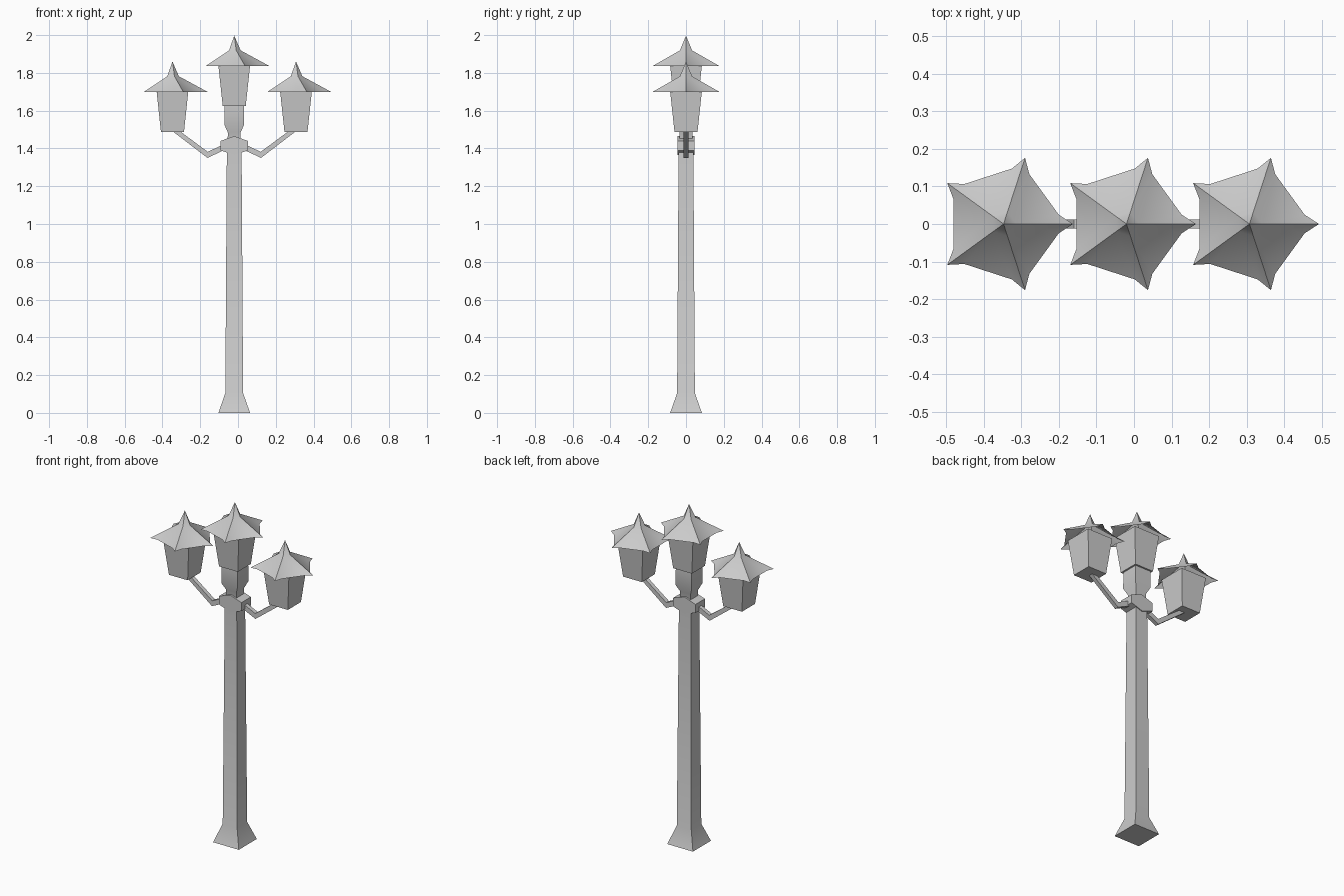
import bpy, bmesh, math
from mathutils import Vector

if "Cube" in bpy.data.objects:
    bpy.data.objects.remove(bpy.data.objects["Cube"])

GREY = (0.6, 0.6, 0.6, 1)
metal = bpy.data.materials.new("grey_metal")
metal.use_nodes = True
metal.diffuse_color = GREY
metal.node_tree.nodes["Principled BSDF"].inputs["Base Color"].default_value = GREY

AXIS = -0.02    # x of the post
REACH = 0.327   # post to side lantern


def finish(name, bm, location=(0, 0, 0)):
    bmesh.ops.recalc_face_normals(bm, faces=bm.faces)
    mesh = bpy.data.meshes.new(name)
    bm.to_mesh(mesh)
    bm.free()
    mesh.materials.append(metal)
    obj = bpy.data.objects.new(name, mesh)
    bpy.context.collection.objects.link(obj)
    obj.location = location
    bpy.ops.object.select_all(action='DESELECT')
    obj.select_set(True)
    bpy.context.view_layer.objects.active = obj
    bpy.ops.object.shade_smooth_by_angle(angle=math.radians(37))
    return obj


def bridge(bm, low, high):
    n = len(low)
    for i in range(n):
        j = (i + 1) % n
        bm.faces.new((low[i], low[j], high[j], high[i]))


def square_stack(name, profile, location):
    """Closed square column from (half width, height) pairs."""
    bm = bmesh.new()
    rings = [[bm.verts.new((sx * w, sy * w, z))
              for sx, sy in ((-1, -1), (1, -1), (1, 1), (-1, 1))]
             for w, z in profile]
    for low, high in zip(rings, rings[1:]):
        bridge(bm, low, high)
    bm.faces.new(rings[0])
    bm.faces.new(rings[-1])
    return finish(name, bm, location)


def extrude_outline(name, outline, half_depth, location):
    """Prism from an x, z outline, extruded along y."""
    bm = bmesh.new()
    front, back = [[bm.verts.new((x, y, z)) for x, z in outline]
                   for y in (-half_depth, half_depth)]
    bridge(bm, front, back)
    bm.faces.new(front)
    bm.faces.new(back)
    return finish(name, bm, location)


def roof(name, location):
    """Five-sided flared roof with pointed eave corners, open below."""
    bm = bmesh.new()

    def point(radius, degrees, z):
        a = math.radians(degrees)
        return bm.verts.new((radius * math.cos(a), radius * math.sin(a), z))

    apex = bm.verts.new((0, 0, 0.16))
    neck = [point(0.034, 72 * i, 0.082) for i in range(5)]
    tips = [point(0.185, 72 * i, 0) for i in range(5)]
    for i in range(5):
        j = (i + 1) % 5
        p = point(0.149, 72 * i + 9.5, 0)
        q = point(0.149, 72 * i + 62.5, 0)
        bm.faces.new((apex, neck[i], neck[j]))
        bm.faces.new((neck[i], p, q, neck[j]))
        bm.faces.new((neck[i], tips[i], p))
        bm.faces.new((neck[j], q, tips[j]))
    return finish(name, bm, location)


def lantern(name, x, z):
    square_stack(name + "_lantern", [(0.061, 0), (0.084, 0.215)], (x, 0, z))
    roof(name + "_roof", (x, 0, z + 0.212))


# Post with flared foot, and the neck above the collar
square_stack("post", [(0.084, 0), (0.047, 0.105), (0.039, 1.4)], (AXIS, 0, 0))
square_stack("neck", [(0.035, 1.4), (0.034, 1.485), (0.052, 1.525), (0.051, 1.625)],
             (AXIS, 0, 0))

# Collar that carries the arms
collar = [(-0.073, 0.025), (0, 0.05), (0.073, 0.025),
          (0.073, -0.025), (0, -0.05), (-0.073, -0.025)]
extrude_outline("collar", collar, 0.044, (AXIS, 0, 1.415))

# Bent arms
arm = [(0.06, 1.42), (0.14, 1.382), (0.286, 1.49),
       (0.325, 1.49), (0.142, 1.35), (0.06, 1.388)]
for side, name in ((1, "left"), (-1, "right")):
    extrude_outline(name + "_arm", [(side * x, z) for x, z in arm], 0.012, (AXIS, 0, 0))
    lantern(name, AXIS + side * REACH, 1.488)

lantern("centre", AXIS, 1.625)
